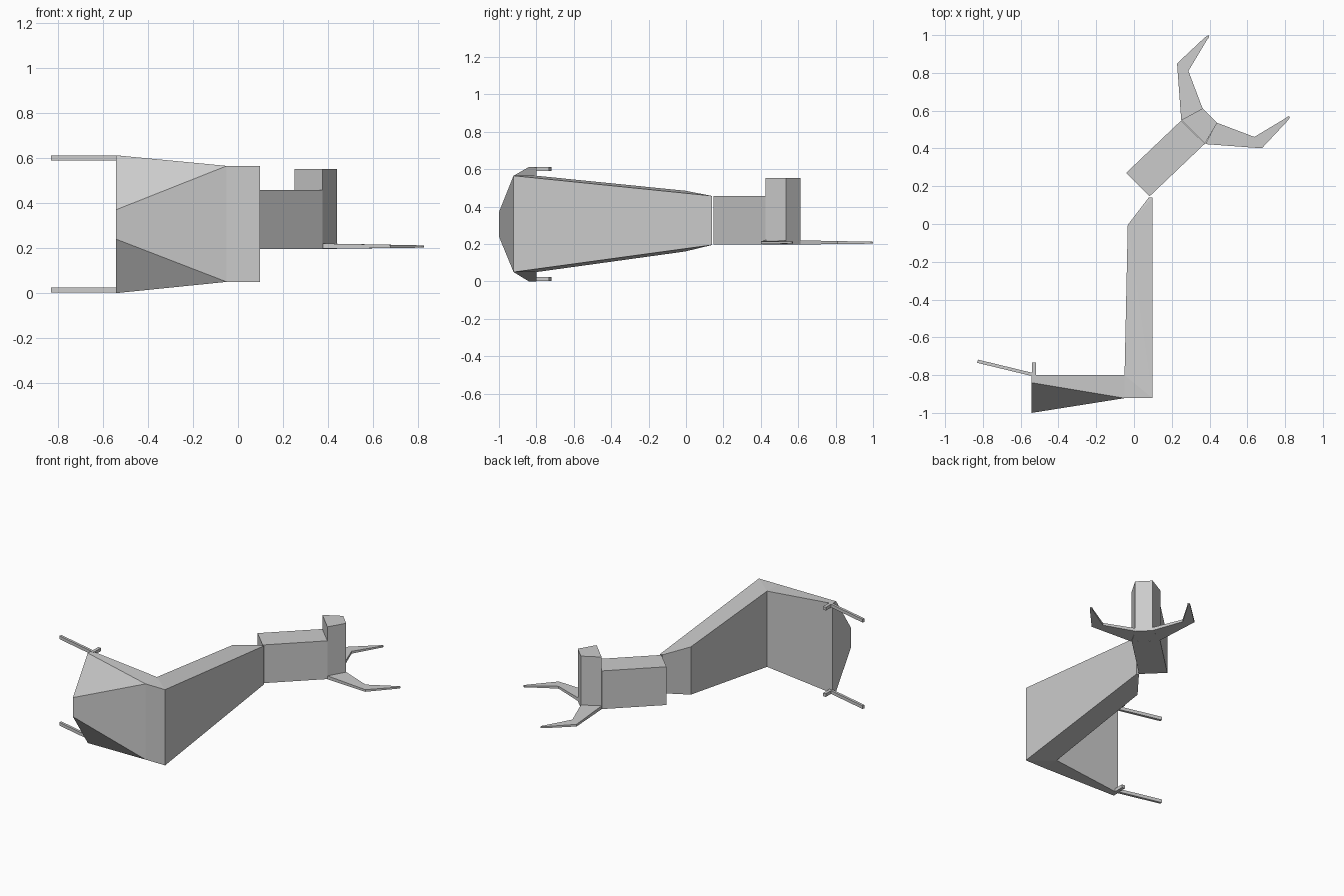
import bpy, bmesh
from mathutils import Vector

if "Cube" in bpy.data.objects:
    bpy.data.objects.remove(bpy.data.objects["Cube"])


def finish(name, bm):
    bmesh.ops.recalc_face_normals(bm, faces=bm.faces[:])
    me = bpy.data.meshes.new(name)
    bm.to_mesh(me)
    bm.free()
    ob = bpy.data.objects.new(name, me)
    bpy.context.collection.objects.link(ob)
    return ob


def hull(name, pts):
    """Convex faceted block through the given corners."""
    bm = bmesh.new()
    for p in pts:
        bm.verts.new(p)
    bmesh.ops.convex_hull(bm, input=bm.verts[:])
    bmesh.ops.dissolve_limit(bm, angle_limit=0.01, verts=bm.verts[:], edges=bm.edges[:])
    return finish(name, bm)


def prism(name, pts):
    """Closed solid from a plan outline of (x, y, z_low, z_high)."""
    bm = bmesh.new()
    low = [bm.verts.new((x, y, a)) for x, y, a, b in pts]
    high = [bm.verts.new((x, y, b)) for x, y, a, b in pts]
    bm.faces.new(low[::-1])
    bm.faces.new(high)
    for i in range(len(pts)):
        j = (i + 1) % len(pts)
        bm.faces.new((low[i], low[j], high[j], high[i]))
    bmesh.ops.triangulate(bm, faces=[f for f in bm.faces if len(f.verts) > 4])
    return finish(name, bm)


# Shoulder housing: hexagonal end tapering to the corner
shoulder_end = [(-0.80, 0), (-0.84, 0), (-1.0, 0.24), (-1.0, 0.37), (-0.84, 0.612), (-0.80, 0.612)]
hull("shoulder_housing", [(-0.542, y, z) for y, z in shoulder_end] + [
    (-0.05, -0.922, 0.05), (-0.10, -0.922, 0.24), (-0.10, -0.922, 0.37),
    (-0.05, -0.922, 0.565), (-0.05, -0.80, 0.05), (-0.05, -0.80, 0.565)])

# Upper arm: tapers in height towards the elbow
arm = [(0.097, -0.922, 0.05, 0.565), (0.097, 0.14, 0.195, 0.457), (0.078, 0.14, 0.195, 0.457),
       (-0.033, -0.005, 0.16, 0.485), (-0.05, -0.80, 0.05, 0.565), (-0.05, -0.922, 0.05, 0.565)]
hull("upper_arm", [(x, y, z) for x, y, a, b in arm for z in (a, b)])

# Forearm and taller wrist block
prism("forearm", [(x, y, 0.197, 0.457) for x, y in
                  [(-0.042, 0.27), (0.083, 0.147), (0.375, 0.425), (0.25, 0.548)]])
prism("wrist_block", [(x, y, 0.197, 0.552) for x, y in
                      [(0.25, 0.55), (0.375, 0.425), (0.44, 0.535), (0.363, 0.612)]])

# Claws: one outline, reflected across the forearm axis
claw = [(0.25, 0.55), (0.363, 0.612), (0.288, 0.81), (0.385, 0.972), (0.398, 0.99),
        (0.393, 1.0), (0.372, 0.985), (0.228, 0.85)]
mirrored = [(y - 0.173, x + 0.173) for x, y in reversed(claw)]
root = Vector((0.31, 0.49))
for name, outline in (("left_claw", claw), ("right_claw", mirrored)):
    pts = []
    for x, y in outline:
        t = min(1, (Vector((x, y)) - root).length / 0.52)
        pts.append((x, y, 0.196 + 0.006 * t, 0.222 - 0.010 * t))
    prism(name, pts)

# Mounting rods and short stubs, top and bottom of the shoulder
for level, z in (("lower", 0.002), ("upper", 0.59)):
    prism(level + "_rod", [(x, y, z, z + 0.022) for x, y in
                           [(-0.83, -0.735), (-0.54, -0.805), (-0.53, -0.79), (-0.826, -0.718)]])
    prism(level + "_stub", [(x, y, z, z + 0.022) for x, y in
                            [(-0.54, -0.81), (-0.519, -0.81), (-0.519, -0.732), (-0.54, -0.732)]])
